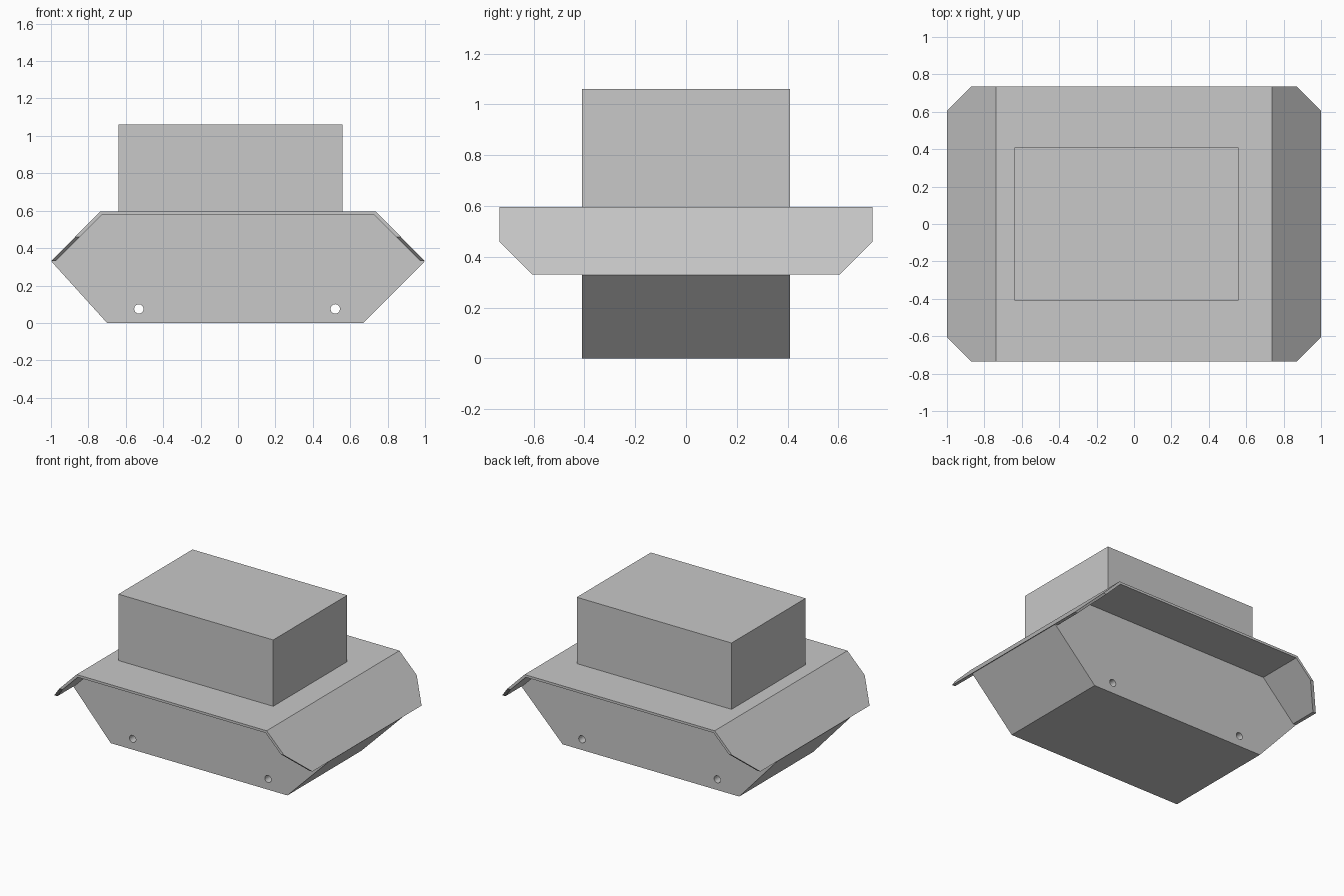
import bpy, bmesh, math
from mathutils import Vector

cube = bpy.data.objects.get("Cube")
if cube:
    bpy.data.objects.remove(cube, do_unlink=True)

# Single plain grey
grey = bpy.data.materials.new("plain_grey")
grey.use_nodes = True
colour = (0.58, 0.58, 0.58, 1)
grey.diffuse_color = colour
grey.node_tree.nodes["Principled BSDF"].inputs["Base Color"].default_value = colour


def finish(name, bm):
    bmesh.ops.recalc_face_normals(bm, faces=bm.faces)
    mesh = bpy.data.meshes.new(name)
    bm.to_mesh(mesh)
    bm.free()
    mesh.materials.append(grey)
    obj = bpy.data.objects.new(name, mesh)
    bpy.context.collection.objects.link(obj)
    return obj


def extruded(profile, half_depth):
    """Extrude an x-z profile symmetrically along y."""
    bm = bmesh.new()
    face = bm.faces.new([bm.verts.new((x, -half_depth, z)) for x, z in profile])
    new = bmesh.ops.extrude_face_region(bm, geom=[face])["geom"]
    moved = [v for v in new if isinstance(v, bmesh.types.BMVert)]
    bmesh.ops.translate(bm, verts=moved, vec=(0, 2 * half_depth, 0))
    return bm


# Lower hull with sloped ends
hull = finish("hull", extruded(
    [(-0.70, 0), (0.67, 0), (0.997, 0.328), (0.73, 0.585),
     (-0.73, 0.585), (-0.997, 0.328)], 0.41))

# Round axle holes drilled right through the hull
for x in (-0.53, 0.52):
    bpy.ops.mesh.primitive_cylinder_add(
        vertices=24, radius=0.025, depth=1.2,
        location=(x, 0, 0.075), rotation=(math.pi / 2, 0, 0))
    cutter = bpy.context.object
    cutter.name = "hole_cutter"
    cutter.hide_render = True
    drill = hull.modifiers.new("axle_hole", 'BOOLEAN')
    drill.operation = 'DIFFERENCE'
    drill.solver = 'EXACT'
    drill.object = cutter
    bpy.context.view_layer.objects.active = hull
    bpy.ops.object.modifier_apply(modifier=drill.name)
    bpy.data.objects.remove(cutter, do_unlink=True)

# Bent cover plate with its lower corners cut off
outer = [(-1, 0.33), (-0.737, 0.595), (0.737, 0.595), (1, 0.33)]
inner = [(0.976, 0.33), (0.728, 0.578), (-0.728, 0.578), (-0.976, 0.33)]
plate = extruded(outer + inner, 0.735)
for side in (-1, 1):
    cut = bmesh.ops.bisect_plane(
        plate, geom=plate.verts[:] + plate.edges[:] + plate.faces[:],
        plane_co=Vector((0, side * 0.735, 0.46)),
        plane_no=Vector((0, side, -1)), clear_outer=True)
    edges = [e for e in cut["geom_cut"] if isinstance(e, bmesh.types.BMEdge)]
    bmesh.ops.holes_fill(plate, edges=edges, sides=0)
finish("cover_plate", plate)

# Upper box, set slightly to the right
finish("upper_box", extruded(
    [(-0.64, 0.59), (0.56, 0.59), (0.56, 1.06), (-0.64, 1.06)], 0.41))
